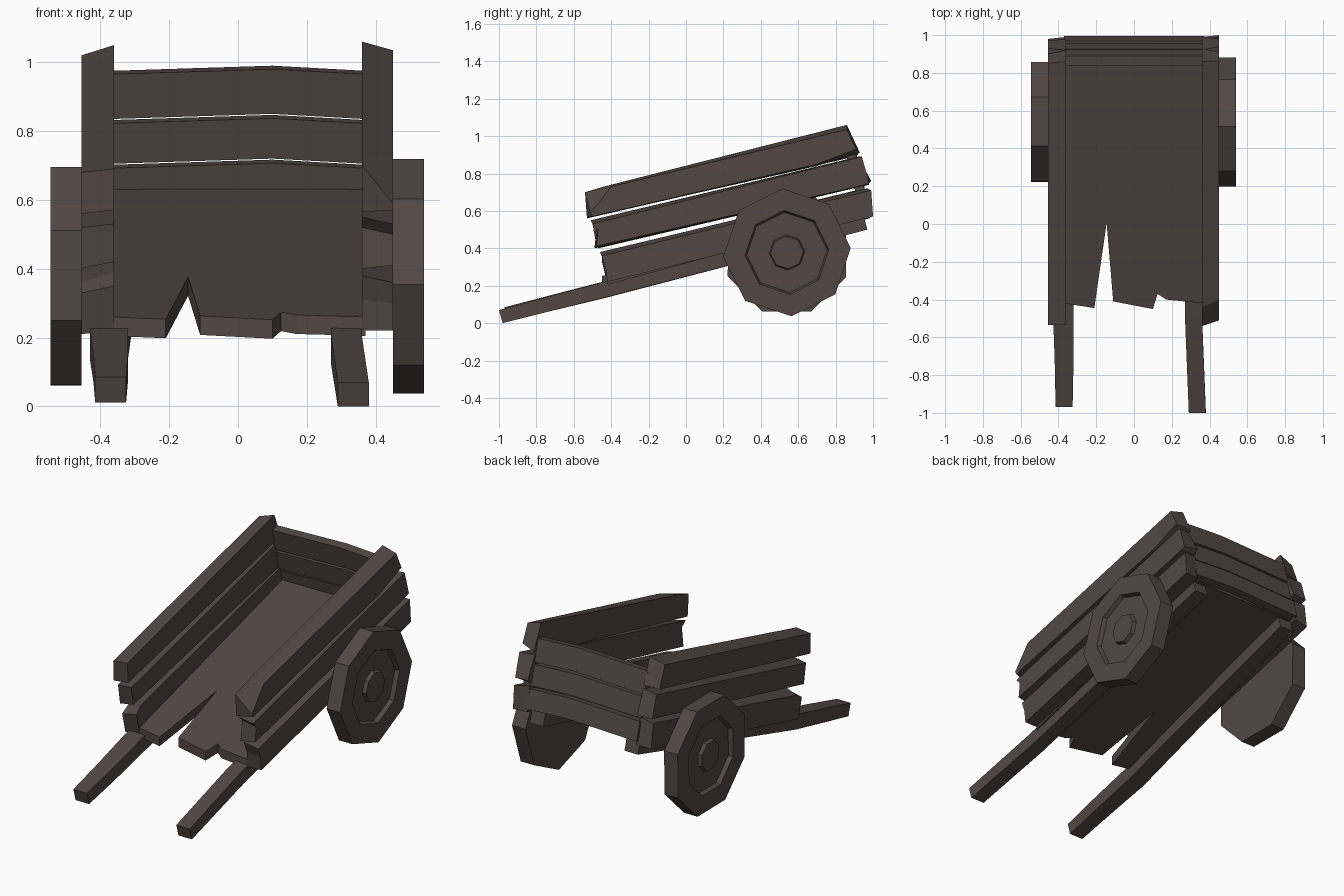
import bpy, bmesh
from math import sin, cos, radians

cube = bpy.data.objects.get("Cube")
if cube:
    bpy.data.objects.remove(cube, do_unlink=True)

wood = bpy.data.materials.new("dark weathered wood")
wood.use_nodes = True
wood_colour = (0.085, 0.064, 0.060, 1)
wood.diffuse_color = wood_colour
shader = wood.node_tree.nodes["Principled BSDF"]
shader.inputs["Base Color"].default_value = wood_colour
shader.inputs["Roughness"].default_value = 0.9


def loft(name, rings):
    """Join matching rings of points into one closed, flat-shaded solid."""
    bm = bmesh.new()
    loops = [[bm.verts.new(p) for p in ring] for ring in rings]
    count = len(loops[0])
    for a, b in zip(loops, loops[1:]):
        for i in range(count):
            j = (i + 1) % count
            bm.faces.new((a[i], a[j], b[j], b[i]))
    bm.faces.new(loops[0][::-1])
    bm.faces.new(loops[-1])
    bmesh.ops.recalc_face_normals(bm, faces=bm.faces)
    mesh = bpy.data.meshes.new(name)
    bm.to_mesh(mesh)
    bm.free()
    mesh.materials.append(wood)
    obj = bpy.data.objects.new(name, mesh)
    bpy.context.collection.objects.link(obj)
    return obj


def side_plank(name, side, inner, outer, width=0.09):
    """Plank from an inner and an outer (y, z) outline."""
    loft(name, [[(side * x, y, z) for y, z in outline]
                for x, outline in ((0.36, inner), (0.36 + width, outer))])


def floor_height(y):
    return 0.375 + 0.274 * y


# Side planks: chipped ends, the outer faces slightly skewed
top_inner = [(-.54, .70), (-.44, .73), (.86, 1.06), (.93, .91), (.70, .84), (-.53, .565)]
top_outer = [(-.51, .59), (-.40, .73), (.86, 1.035), (.91, .93), (.70, .85), (-.50, .57)]
side_plank("left_top_plank", 1, top_inner, top_outer)
mid_inner = [(-.51, .55), (.92, .89), (.99, .76), (.97, .74), (-.49, .40), (-.475, .52)]
mid_outer = [(-.50, .53), (.94, .89), (.98, .75), (.96, .74), (-.48, .41), (-.47, .50)]
side_plank("left_middle_plank", 1, mid_inner, mid_outer)
low_inner = [(-.46, .38), (.97, .72), (.99, .57), (-.42, .22), (-.43, .31)]
low_outer = [(-.45, .36), (.99, .71), (1.0, .57), (-.42, .22), (-.43, .30)]
side_plank("left_bottom_plank", 1, low_inner, low_outer)

right_top_inner = [(-.535, .69), (.86, 1.05), (.92, .90), (-.53, .57)]
right_top_outer = [(-.535, .68), (.85, 1.02), (.90, .89), (-.53, .56)]
side_plank("right_top_plank", -1, right_top_inner, right_top_outer, 0.095)
right_mid_inner = [(-.50, .53), (.92, .88), (.98, .74), (-.48, .42)]
right_mid_outer = [(-.49, .52), (.93, .87), (.97, .74), (-.47, .40)]
side_plank("right_middle_plank", -1, right_mid_inner, right_mid_outer, 0.095)
right_low_inner = [(-.41, .39), (.95, .72), (.99, .57), (-.42, .22), (-.45, .35)]
right_low_outer = [(-.40, .36), (.96, .71), (.98, .56), (-.42, .21), (-.45, .33)]
side_plank("right_bottom_plank", -1, right_low_inner, right_low_outer, 0.095)

# Floor with a split and broken front edge
front_edge = [(-.37, -.42), (-.21, -.445), (-.145, .005), (-.11, -.41),
              (.10, -.45), (.125, -.37), (.17, -.40), (.37, -.42)]
outline = front_edge + [(.37, .95), (-.37, .95)]
loft("floor", [[(x, y, floor_height(y) - drop) for x, y in outline]
               for drop in (0, 0.055)])

# Back planks, leaning forward and bowed up off-centre
for name, low, high, shift in (("back_bottom_plank", .58, .692, .01),
                               ("back_middle_plank", .705, .822, 0),
                               ("back_top_plank", .835, .965, 0)):
    def lean(z):
        return 0.84 + (0.965 - z) / 4 + shift
    section = [(lean(low), low), (lean(high), high),
               (lean(high) + .05, high + .01), (lean(low) + .05, low + .01)]
    loft(name, [[(x, y, z + bow) for y, z in section]
                for x, bow in ((-.37, 0), (.1, .015), (.37, 0))])


def handle(name, stations):
    """Bar running under the floor, from (y, x0, x1, bottom, top) stations."""
    loft(name, [[(x0, y + .02, low), (x1, y + .02, low), (x1, y, high), (x0, y, high)]
                for y, x0, x1, low, high in stations])


# Two long pull handles
handle("left_handle", [(-1, .29, .38, 0, .07), (-.5, .27, .36, .125, .205),
                       (.95, .27, .36, .50, .57)])
handle("right_handle", [(-.97, -.415, -.325, .012, .085), (-.72, -.42, -.32, .07, .15),
                        (-.45, -.43, -.32, .135, .22), (.95, -.36, -.27, .50, .57)])


# Eight-sided wheels with a recessed outer face and a raised hub
def wheel(name, side, inside, outside, phase):
    steps = [(inside, .342), (outside, .342), (outside, .225), (outside - .025, .215),
             (outside - .025, .095), (outside - .003, .088)]
    angles = [radians(phase + 45 * i) for i in range(8)]
    loft(name, [[(side * x, .54 + r * cos(a), .378 + r * sin(a)) for a in angles]
                for x, r in steps])


wheel("left_wheel", 1, .45, .54, 4)
wheel("right_wheel", -1, .455, .545, 22)
